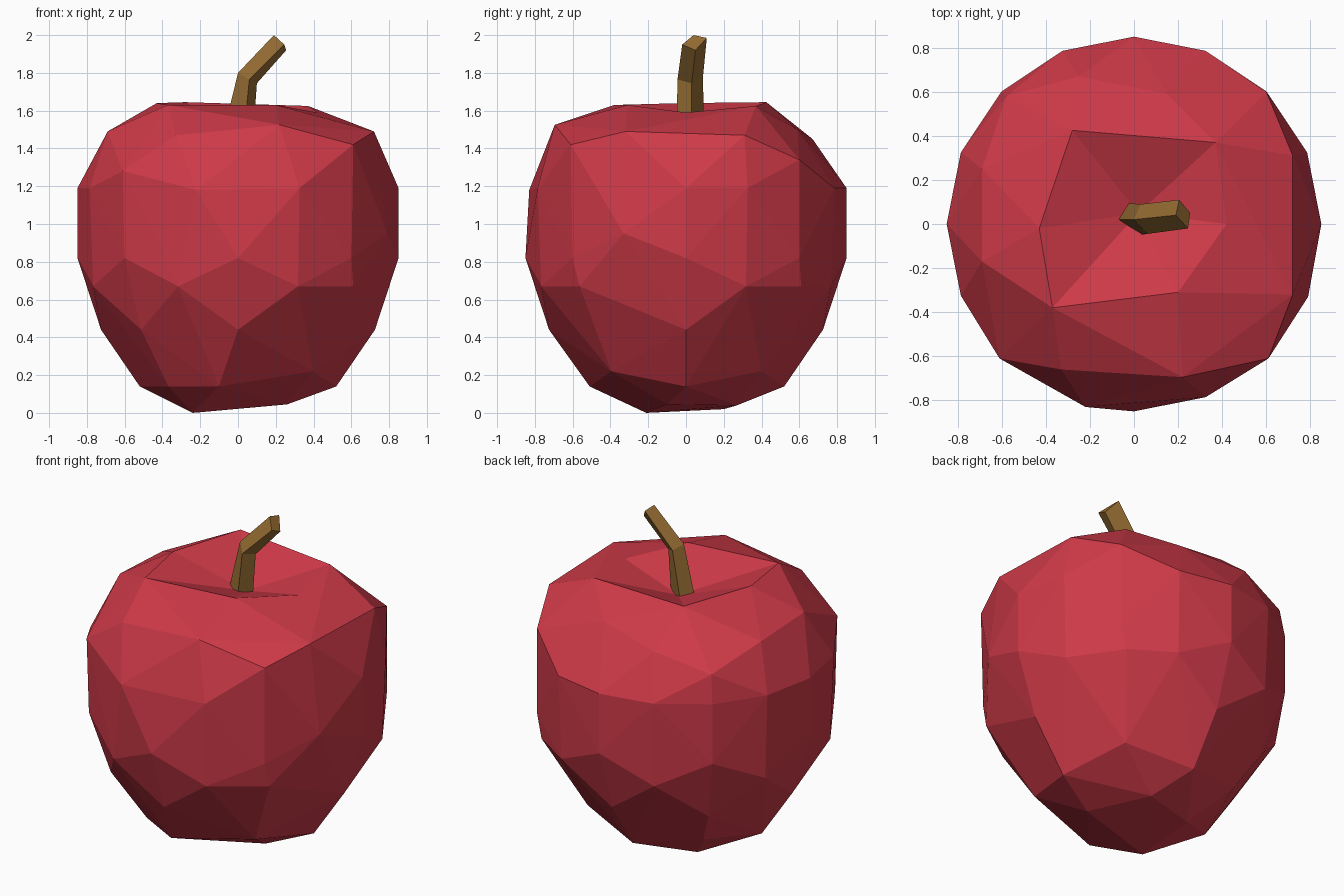
import bpy, bmesh, math
from mathutils import Vector

if "Cube" in bpy.data.objects:
    bpy.data.objects.remove(bpy.data.objects["Cube"])

def material(name, col):
    m = bpy.data.materials.new(name)
    m.diffuse_color = (*col, 1)
    m.use_nodes = True
    m.node_tree.nodes["Principled BSDF"].inputs["Base Color"].default_value = m.diffuse_color
    return m

def finish(bm, name, mat):
    bmesh.ops.recalc_face_normals(bm, faces=bm.faces)
    me = bpy.data.meshes.new(name)
    bm.to_mesh(me)
    bm.free()
    me.materials.append(mat)
    bpy.context.collection.objects.link(bpy.data.objects.new(name, me))

red = material("apple red", (0.62, 0.042, 0.065))
brown = material("stem brown", (0.30, 0.15, 0.032))

# Apple body: sparse rings (height, radius, steps of 22.5 degrees)
rings = [
    (1.19, 0.85, (0, 1, 2, 3, 4, 5, 6, 7, 8, 9, 13, 14)),
    (0.82, 0.85, (0, 2, 4, 6, 8, 10, 12, 14)),
    (0.67, 0.83, (1, 2.1, 3, 5, 7, 9, 11, 13, 14.1)),
    (0.44, 0.725, (0, 4, 6, 8, 10, 12)),
    (0.22, 0.56, (2, 14, 6)),
    (0.14, 0.52, (0, 4, 8, 10, 11.5)),
]
pts = []
for z, r, steps in rings:
    for k in steps:
        a = k * math.pi / 8
        pts.append((r * math.cos(a), r * math.sin(a), z))
# Shoulder corners
pts += [(0.61, -0.61, 1.42), (0.72, 0.31, 1.47), (0.72, -0.32, 1.49), (0.22, -0.695, 1.525),
        (-0.33, -0.66, 1.47), (-0.61, -0.61, 1.28), (-0.69, -0.17, 1.49), (-0.69, 0.25, 1.47),
        (-0.58, 0.58, 1.36), (0.6, 0.6, 1.34), (0.15, 0.59, 1.5), (-0.25, 0.67, 1.45),
        (-0.22, -0.83, 1.18), (0.79, -0.33, 0.95)]
# Underside corners
pts += [(-0.24, -0.21, 0.0), (0.26, -0.1, 0.045), (0.1, 0.27, 0.04), (-0.22, 0.2, 0.02)]
# Rim of the dimple
rim_pts = [(-0.43, -0.02, 1.64), (-0.37, -0.38, 1.63), (0.2, -0.31, 1.63),
           (0.42, 0.0, 1.59), (0.37, 0.37, 1.625), (-0.28, 0.425, 1.645)]

bm = bmesh.new()
for p in pts + rim_pts:
    bm.verts.new(p)
res = bmesh.ops.convex_hull(bm, input=bm.verts)
loose = [v for v in bm.verts if not v.link_faces]
bmesh.ops.delete(bm, geom=loose, context='VERTS')
# Open the top and sink the dimple
is_rim = lambda v: any((v.co - Vector(p)).length < 1e-4 for p in rim_pts)
top = [f for f in bm.faces if all(is_rim(v) for v in f.verts)]
bmesh.ops.delete(bm, geom=top, context='FACES')
centre = bm.verts.new((0.02, 0.05, 1.49))
for e in [e for e in bm.edges if len(e.link_faces) == 1]:
    bm.faces.new((*e.verts, centre))
finish(bm, "apple_body", red)

# Bent four-sided stem
sections = [
    [(-0.08, 0.02, 1.47), (-0.03, 0.095, 1.47), (0.08, 0.03, 1.47), (0.03, -0.05, 1.47)],
    [(0.0, 0.02, 1.80), (0.03, 0.09, 1.78), (0.10, 0.03, 1.745), (0.06, -0.045, 1.765)],
    [(0.19, 0.04, 2.0), (0.205, 0.11, 1.985), (0.255, 0.05, 1.92), (0.245, -0.02, 1.95)],
]
bm = bmesh.new()
loops = [[bm.verts.new(p) for p in s] for s in sections]
for a, b in zip(loops, loops[1:]):
    for i in range(4):
        j = (i + 1) % 4
        bm.faces.new((a[i], a[j], b[j], b[i]))
bm.faces.new(loops[0])
bm.faces.new(loops[-1])
finish(bm, "stem", brown)
